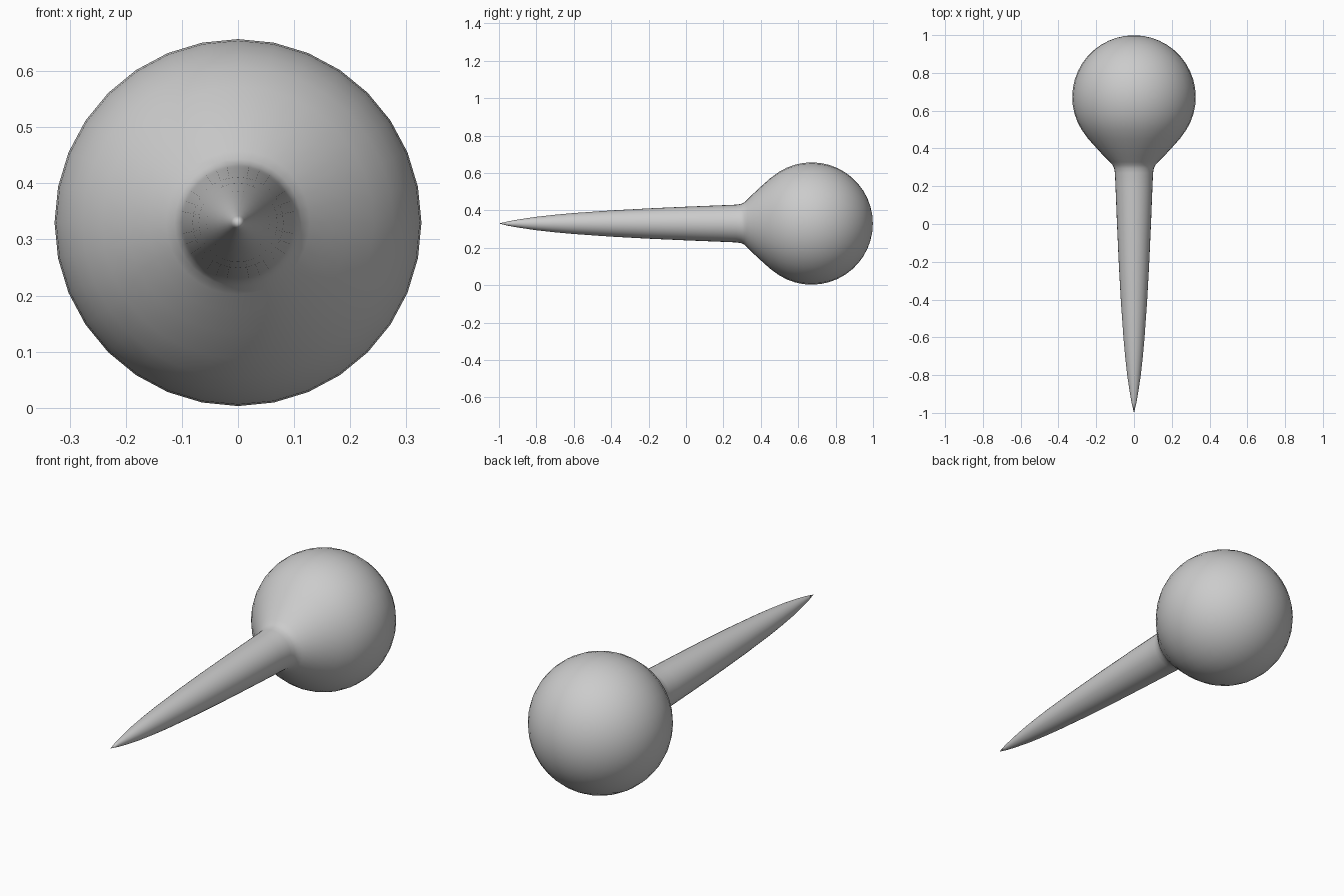
import bpy, bmesh
from math import sin, cos, pi, radians

if "Cube" in bpy.data.objects:
    bpy.data.objects.remove(bpy.data.objects["Cube"])

SIDES = 32
CENTRE_Z = 0.33
BALL_Y, BALL_R = 0.672, 0.327

# Spike and neck profile: (position along y, radius)
profile = [(-0.95, 0.012), (-0.9, 0.021), (-0.8, 0.036), (-0.7, 0.047),
           (-0.6, 0.056), (-0.4, 0.070), (-0.2, 0.081), (0.0, 0.090),
           (0.2, 0.098), (0.27, 0.101), (0.295, 0.105), (0.312, 0.113),
           (0.328, 0.128), (0.36, 0.160), (0.40, 0.197), (0.45, 0.242)]

# Ball profile, continuing from the neck to the back pole
for i in range(15):
    a = radians(122) * (1 - i / 15)
    profile.append((BALL_Y + BALL_R * cos(a), BALL_R * sin(a)))


def ring(bm, y, r):
    return [bm.verts.new((r * sin(2 * pi * k / SIDES), y,
                          CENTRE_Z + r * cos(2 * pi * k / SIDES)))
            for k in range(SIDES)]


bm = bmesh.new()
rings = [ring(bm, y, r) for y, r in profile]
tip = bm.verts.new((0, -1, CENTRE_Z))
pole = bm.verts.new((0, BALL_Y + BALL_R, CENTRE_Z))

# Skin between rings and close both ends
for k in range(SIDES):
    n = (k + 1) % SIDES
    bm.faces.new((tip, rings[0][k], rings[0][n]))
    bm.faces.new((pole, rings[-1][n], rings[-1][k]))
    for a, b in zip(rings, rings[1:]):
        bm.faces.new((a[k], b[k], b[n], a[n]))
bmesh.ops.recalc_face_normals(bm, faces=bm.faces)
for f in bm.faces:
    f.smooth = True

mesh = bpy.data.meshes.new("ball_head_pin")
bm.to_mesh(mesh)
bm.free()
bpy.context.collection.objects.link(bpy.data.objects.new("ball_head_pin", mesh))
